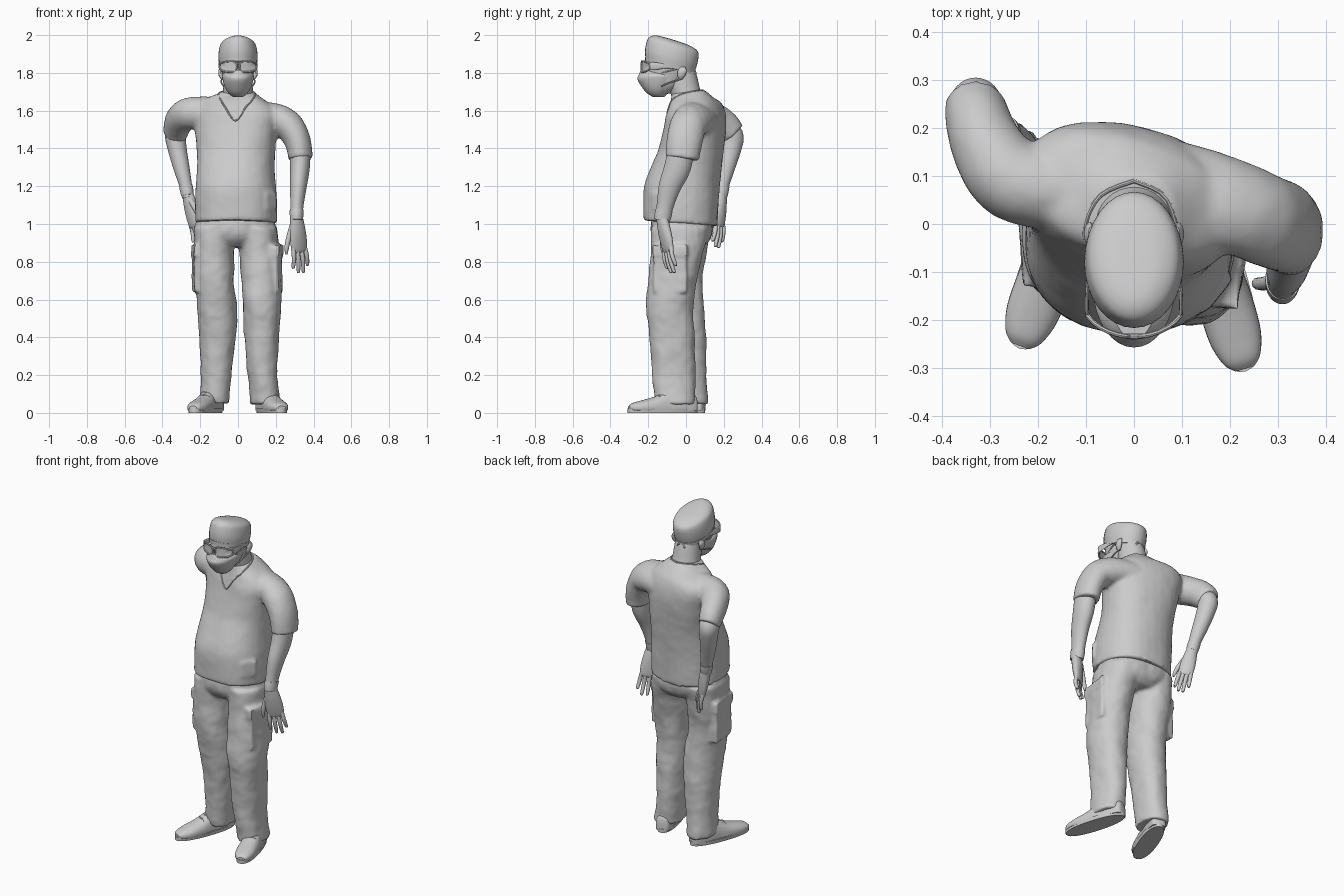
import bpy, math
from mathutils import Vector
from mathutils.bvhtree import BVHTree


def smooth(ob, angle=40):
    bpy.ops.object.select_all(action='DESELECT')
    ob.select_set(True)
    bpy.context.view_layer.objects.active = ob
    bpy.ops.object.shade_smooth_by_angle(angle=math.radians(angle))
    return ob


def add_mesh(name, verts, faces):
    me = bpy.data.meshes.new(name)
    me.from_pydata(verts, [], faces)
    ob = bpy.data.objects.new(name, me)
    bpy.context.collection.objects.link(ob)
    return smooth(ob)


def spline(secs, steps):
    # Catmull-Rom through the key sections
    secs = [tuple(s) + (0,) * (8 - len(s)) for s in secs]
    out = []
    for i in range(len(secs) - 1):
        a, b, c, d = secs[max(i - 1, 0)], secs[i], secs[i + 1], secs[min(i + 2, len(secs) - 1)]
        for k in range(steps):
            t = k / steps
            out.append([0.5 * (2 * q + (r - p) * t + (2 * p - 5 * q + 4 * r - s) * t * t
                               + (3 * q - p - 3 * r + s) * t ** 3) for p, q, r, s in zip(a, b, c, d)])
    return out + [list(secs[-1])]


def loft(name, secs, flat=True, u=(1, 0, 0), n=32, steps=5, p=2.0, floor=None):
    # section: x, y, z, rx, ry, twist in degrees, slope in x, slope in y
    ss = spline(secs, steps)
    verts = []
    for i, (x, y, z, rx, ry, tw, sx, sy) in enumerate(ss):
        c = Vector((x, y, z))
        t = Vector(ss[min(i + 1, len(ss) - 1)][:3]) - Vector(ss[max(i - 1, 0)][:3])
        t.normalize()
        w = Vector(u)
        w = (w - t * w.dot(t)).normalized()
        if flat:
            w = Vector((math.cos(math.radians(tw)), math.sin(math.radians(tw)), 0))
            t = Vector((0, 0, 1))
        v = t.cross(w)
        for k in range(n):
            a = 2 * math.pi * k / n
            ca, sa = math.cos(a), math.sin(a)
            d = w * (rx * math.copysign(abs(ca) ** (2 / p), ca)) + v * (ry * math.copysign(abs(sa) ** (2 / p), sa))
            q = c + d + Vector((0, 0, sx * d.x + sy * d.y))
            if floor is not None:
                q.z = max(q.z, floor)
            verts.append(q)
    m = len(ss)
    faces = [(i * n + k, i * n + (k + 1) % n, (i + 1) * n + (k + 1) % n, (i + 1) * n + k)
             for i in range(m - 1) for k in range(n)]
    faces += [tuple(range(n))[::-1], tuple(range((m - 1) * n, m * n))]
    ob = add_mesh(name, verts, faces)
    bpy.ops.object.mode_set(mode='EDIT')
    bpy.ops.mesh.select_all(action='SELECT')
    bpy.ops.mesh.normals_make_consistent(inside=False)
    bpy.ops.object.mode_set(mode='OBJECT')
    return ob


def tube(name, pts, r, n=8, steps=4, u=(0.3, 0.2, 1)):
    return loft(name, [tuple(q) + (r, r) for q in pts], False, u, n, steps)


def fuse(name, obs, voxel=0.01, wrinkle=0.0):
    # merge overlapping parts into one soft garment
    bpy.ops.object.select_all(action='DESELECT')
    for o in obs:
        o.select_set(True)
    ob = bpy.context.view_layer.objects.active = obs[0]
    bpy.ops.object.join()
    ob.name = name
    r = ob.modifiers.new('merge', 'REMESH')
    r.mode, r.voxel_size = 'VOXEL', voxel
    s = ob.modifiers.new('soften', 'SMOOTH')
    s.factor, s.iterations = 0.5, 5
    tex = bpy.data.textures.new('folds', 'CLOUDS')
    tex.noise_scale = 0.15
    d = ob.modifiers.new('folds', 'DISPLACE')
    d.texture, d.strength, d.mid_level = tex, wrinkle, 0.5
    for md in list(ob.modifiers):
        bpy.ops.object.modifier_apply(modifier=md.name)
    return smooth(ob, 60)


def box(name, loc, size, turn):
    bpy.ops.mesh.primitive_cube_add(size=1, location=loc, rotation=(0, 0, math.radians(turn)))
    ob = bpy.context.object
    ob.name, ob.scale = name, size
    bpy.ops.object.transform_apply(location=False, rotation=False, scale=True)
    return ob


# shirt: torso, two sleeves and a low pocket
torso = loft('torso', [
    (-.01, -.03, 1.005, .217, .197, 0, 0, -.08), (-.01, -.028, 1.1, .217, .2, -2, 0, -.03),
    (-.012, -.022, 1.2, .212, .2, -4), (-.012, .003, 1.3, .205, .185, -8),
    (-.01, .03, 1.4, .208, .168, -12), (-.01, .046, 1.5, .222, .157, -15),
    (-.01, .053, 1.58, .235, .145, -16, -.06), (-.005, .05, 1.635, .2, .128, -16, -.08),
    (0, .035, 1.67, .135, .11, -12, -.06), (0, .01, 1.7, .085, .09, -5, 0, .1)], p=2.3)
sleeve_r = loft('sleeve_right', [
    (.09, .055, 1.56, .09, .12), (.2, .037, 1.55, .084, .105), (.265, .012, 1.52, .08, .098),
    (.307, -.002, 1.46, .073, .096), (.325, -.013, 1.4, .067, .092), (.332, -.02, 1.345, .065, .09)],
    False, (1, 0, .4))
sleeve_l = loft('sleeve_left', [
    (-.15, .07, 1.585, .085, .09), (-.25, .09, 1.585, .085, .085), (-.3, .15, 1.56, .077, .082),
    (-.322, .208, 1.52, .07, .078), (-.33, .25, 1.475, .062, .07)], False, (1, .5, 0))
pocket = box('shirt_pocket', (.145, -.12, 1.12), (.09, .09, .09), 52)
shirt = fuse('shirt', [torso, sleeve_r, sleeve_l, pocket], wrinkle=.008)

# neckline trim snapped to the shirt
bvh = BVHTree.FromObject(shirt, bpy.context.evaluated_depsgraph_get())
neckline = [(0, .09, 1.71), (-.07, .06, 1.71), (-.1, 0, 1.69), (-.07, -.08, 1.62), (-.02, -.14, 1.555),
            (.035, -.12, 1.62), (.085, -.06, 1.67), (.07, .05, 1.7), (0, .09, 1.71)]
dense = [bvh.find_nearest(Vector(q[:3]))[0] for q in spline(neckline, 4)]
tube('neck_trim', dense, .0045, steps=1)

# trousers: hips, two legs and cargo pockets with flaps
hips = loft('hips', [(-.01, -.02, 1.07, .19, .16), (-.015, -.022, .98, .215, .165),
                     (-.013, -.022, .92, .2, .15), (-.01, -.02, .88, .13, .11)], p=2.3)
leg_l = loft('leg_left', [
    (-.125, -.02, .98, .108, .152), (-.13, -.03, .85, .106, .142), (-.125, -.045, .7, .105, .13),
    (-.11, -.03, .55, .105, .122), (-.107, -.008, .4, .096, .114), (-.115, .003, .2, .081, .104),
    (-.122, .014, .05, .078, .102)], p=2.2)
leg_r = loft('leg_right', [
    (.1, -.03, .98, .108, .152), (.115, -.05, .85, .106, .14), (.122, -.072, .7, .105, .13),
    (.126, -.088, .55, .1, .127), (.126, -.072, .4, .093, .119), (.131, -.065, .2, .079, .112),
    (.146, -.055, .045, .081, .105)], p=2.2)
cargo = []
for name, x, y, s in (('right', .2, -.085, 1), ('left', -.212, -.035, -1)):
    cargo.append(box('cargo_pocket_' + name, (x, y, .765), (.05, .18, .25), -6 * s))
    cargo.append(box('pocket_flap_' + name, (x + .006 * s, y, .86), (.05, .19, .06), -6 * s))
fuse('trousers', [hips, leg_l, leg_r] + cargo, wrinkle=.018)

# shoes: sole, upper and laces
for name, heel, toe in (('left', Vector((-.105, .1, 0)), Vector((-.24, -.26, 0))),
                        ('right', Vector((.125, .06, 0)), Vector((.233, -.308, 0)))):
    d = (toe - heel)
    L, f = d.length, d.normalized()
    side = Vector((-f.y, f.x, 0))
    ang = math.degrees(math.atan2(f.y, f.x)) + 90
    mid = (heel + toe) / 2
    loft('sole_' + name, [(mid.x, mid.y, 0, .056, L / 2, ang), (mid.x, mid.y, .022, .059, L / 2, ang)], steps=1, p=2.3)
    prof = ((.01, .02, .06), (.05, .04, .1), (.25, .05, .135), (.42, .052, .12), (.6, .057, .088),
            (.8, .055, .066), (.93, .04, .052), (.985, .02, .036))
    loft('shoe_' + name, [tuple(heel + d * t) [:2] + (.028, w, h - .028) for t, w, h in prof],
         False, side, floor=.012, p=2.3)
    for t, z in ((.42, .119), (.49, .106), (.56, .095)):
        q = heel + d * t
        tube('lace', [q + side * .03 + Vector((0, 0, z - .012)), q + Vector((0, 0, z)),
                      q - side * .03 + Vector((0, 0, z - .012))], .005)

# forearms and glove cuffs
loft('forearm_right', [(.33, -.02, 1.42, .055, .07), (.328, -.045, 1.3, .052, .07), (.32, -.085, 1.2, .044, .059),
                       (.312, -.11, 1.1, .035, .045), (.31, -.125, 1.02, .031, .04)], False)
loft('forearm_left', [(-.31, .19, 1.52, .05, .05), (-.33, .243, 1.47, .056, .06), (-.322, .238, 1.4, .05, .055),
                      (-.3, .215, 1.3, .043, .045), (-.276, .193, 1.2, .033, .034), (-.266, .185, 1.14, .03, .032)], False)
loft('cuff_right', [(.311, -.115, 1.075, .037, .045), (.31, -.122, 1.045, .036, .045), (.31, -.126, 1.02, .034, .042)], False)
loft('cuff_left', [(-.276, .194, 1.2, .036, .036), (-.27, .189, 1.17, .035, .036), (-.267, .185, 1.15, .032, .034)], False)


def hand(name, wrist, tip, s, k=1.0):
    # palm, four fingers and a thumb on the -s side
    w, s = Vector(wrist), Vector(s).normalized()
    d = Vector(tip) - w
    nrm = d.cross(s).normalized()
    palm = ((0, .036, .028), (.2, .045, .029), (.4, .05, .025), (.57, .046, .018), (.62, .038, .012))
    loft('palm_' + name, [tuple(w + d * t) + (a * k, b) for t, a, b in palm], False, s)
    for i, (o, e) in enumerate(((-.036, .9), (-.013, .99), (.011, 1.0), (.034, .88))):
        o *= k
        a, c = w + d * .52 + s * o, w + d * e + s * o * 1.3
        b = (a + c) / 2 + nrm * .007
        loft('finger_%s_%d' % (name, i), [tuple(a) + (.012, .012), tuple(b) + (.0115, .0115),
             tuple(c * .93 + a * .07) + (.009, .009), tuple(c) + (.004, .004)], False, s, 12)
    pts = [(.12, -.02, .016), (.33, -.05, .014), (.52, -.07, .012), (.64, -.074, .005)]
    loft('thumb_' + name, [tuple(w + d * t + s * o * k - nrm * .012) + (r, r) for t, o, r in pts], False, s, 12)


hand('right', (.31, -.127, 1.03), (.335, -.07, .74), (.8, .5, .1))
hand('left', (-.266, .187, 1.16), (-.2, .165, .875), (-.6, .5, -.1), .85)

# neck, head and ears
loft('neck', [(0, .03, 1.62, .09, .085), (0, -.003, 1.7, .08, .082), (0, -.025, 1.78, .075, .084),
              (0, -.042, 1.83, .075, .085)])
loft('head', [(0, -.13, 1.69, .04, .045), (0, -.11, 1.73, .068, .085), (0, -.095, 1.79, .082, .118),
              (0, -.09, 1.85, .087, .125), (0, -.085, 1.92, .08, .115)])
for s in (-1, 1):
    loft('ear', [(s * .083, -.03, 1.765, .007, .01), (s * .09, -.025, 1.785, .012, .02),
                 (s * .092, -.02, 1.81, .012, .024), (s * .088, -.02, 1.83, .007, .016)], n=16)

# cloth cap with a band and ties at the back
loft('cap', [(0, -.085, 1.832, .098, .128, 0, 0, -.26), (0, -.079, 1.88, .104, .138, 0, 0, -.25),
             (0, -.071, 1.93, .099, .138, 0, 0, -.24), (0, -.071, 1.957, .086, .123, 0, 0, -.26),
             (0, -.075, 1.974, .052, .083, 0, 0, -.29), (0, -.08, 1.979, .01, .02, 0, 0, -.3)])
loft('cap_band', [(0, -.085, 1.828, .1, .131, 0, 0, -.26), (0, -.083, 1.85, .103, .134, 0, 0, -.26)], steps=2)
for s in (-1, 1):
    tube('cap_tie', [(0, .045, 1.81), (s * .02, .048, 1.8), (s * .025, .042, 1.775)], .007)

# face mask with ear loops
loft('mask', [(0, -.145, 1.672, .025, .028), (0, -.15, 1.69, .048, .054), (0, -.148, 1.72, .068, .082),
              (0, -.14, 1.765, .082, .117), (0, -.137, 1.79, .082, .113), (0, -.14, 1.815, .05, .1)])
for s in (-1, 1):
    for z0, z1 in ((1.8, 1.825), (1.73, 1.77)):
        tube('ear_loop', [(s * .077, -.13, z0), (s * .088, -.08, (z0 + z1) / 2), (s * .086, -.02, z1)], .004)


# goggles: two wrapped lenses, rims, bridge and temples
def wrap(x, z):
    return (x, -.16 - .075 * math.sqrt(max(0, 1 - (x / .106) ** 2)), z)


for s in (-1, 1):
    ring = []
    for k in range(25):
        a = 2 * math.pi * k / 24
        c, q = math.cos(a), math.sin(a)
        ring.append(wrap(s * (.053 + .045 * math.copysign(abs(c) ** .65, c)),
                         1.833 + (.028 - .006 * c) * math.copysign(abs(q) ** .65, q)))
    tube('goggle_rim', ring, .005, steps=1, u=(.2, 1, .1))
    add_mesh('goggle_lens', ring[:-1] + [wrap(s * .053, 1.833)], [(k, (k + 1) % 24, 24) for k in range(24)])
    loft('goggle_temple', [(s * .098, -.19, 1.836, .004, .022), (s * .098, -.15, 1.836, .004, .018),
                           (s * .094, -.09, 1.833, .004, .009), (s * .09, -.01, 1.818, .004, .007)], False, n=12)
tube('goggle_bridge', [wrap(-.015, 1.848), wrap(0, 1.851), wrap(.015, 1.848)], .006)
